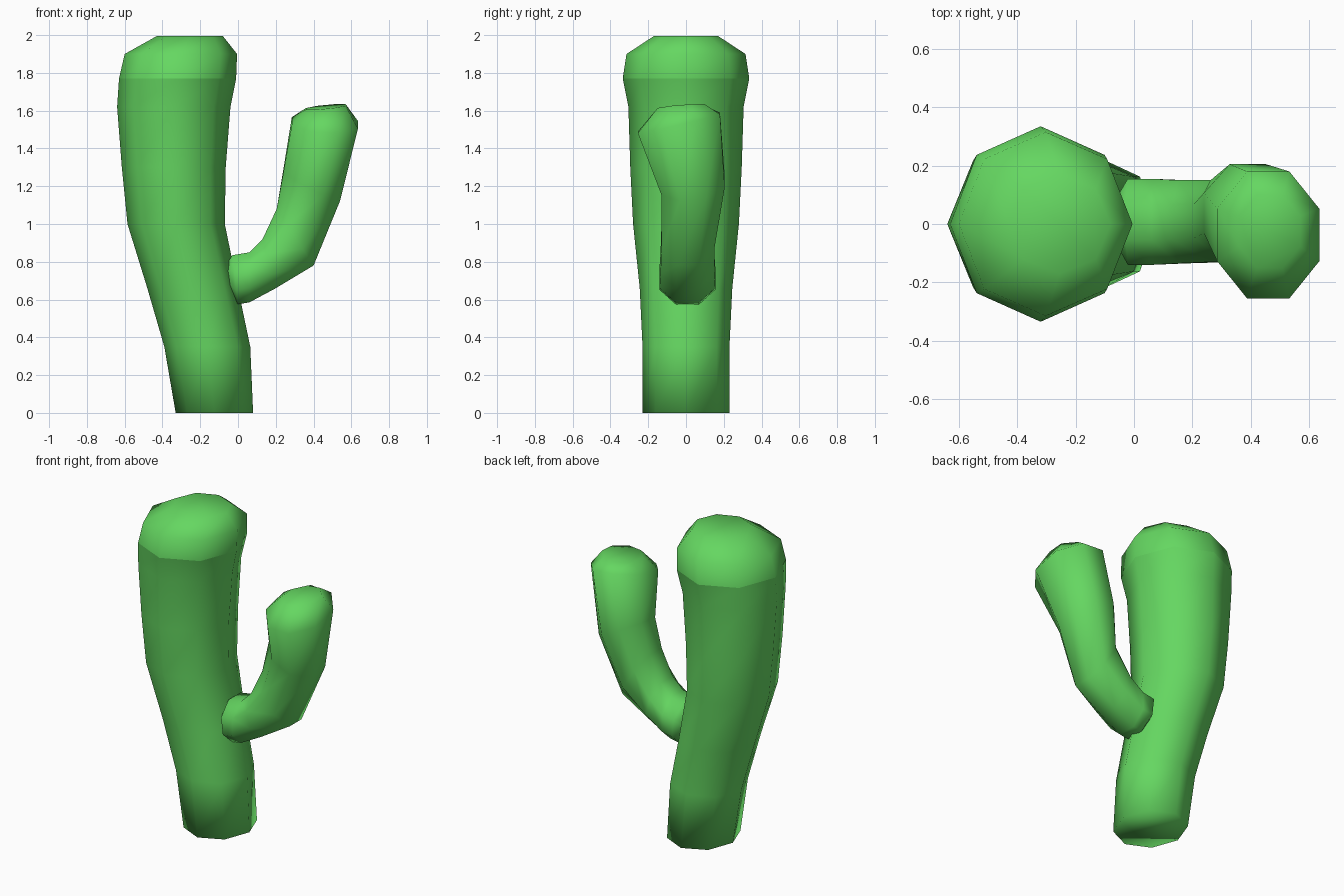
import bpy, bmesh
from math import sin, cos, pi
from mathutils import Vector

cube = bpy.data.objects.get("Cube")
if cube:
    bpy.data.objects.remove(cube)

green = bpy.data.materials.new("cactus green")
green.use_nodes = True
colour = (0.13, 0.68, 0.12, 1)
green.diffuse_color = colour
green.node_tree.nodes["Principled BSDF"].inputs["Base Color"].default_value = colour

SIDES = 8


def ring(centre, u, v, turn=0.0):
    """Octagon around centre, spanned by the half axes u and v."""
    angles = [2 * pi * (i + turn) / SIDES for i in range(SIDES)]
    return [centre + u * cos(a) + v * sin(a) for a in angles]


def loft(name, rings, crease=None):
    """Skin the rings into a closed smooth tube, with one optional sharp ring."""
    bm = bmesh.new()
    loops = [[bm.verts.new(p) for p in r] for r in rings]
    for a, b in zip(loops, loops[1:]):
        for i in range(SIDES):
            j = (i + 1) % SIDES
            bm.faces.new((a[i], a[j], b[j], b[i]))
    bm.faces.new(loops[0][::-1])
    bm.faces.new(loops[-1])
    bmesh.ops.recalc_face_normals(bm, faces=bm.faces)
    for f in bm.faces:
        f.smooth = True
    if crease is not None:
        for i in range(SIDES):
            bm.edges.get((loops[crease][i], loops[crease][i - 1])).smooth = False
    mesh = bpy.data.meshes.new(name)
    bm.to_mesh(mesh)
    bm.free()
    mesh.materials.append(green)
    obj = bpy.data.objects.new(name, mesh)
    bpy.context.collection.objects.link(obj)
    return obj


# Trunk: height, left edge, right edge, half depth
trunk = [
    (0.00, -0.33, 0.08, 0.23),
    (0.35, -0.39, 0.065, 0.23),
    (0.66, -0.48, 0.00, 0.245),
    (1.00, -0.585, -0.07, 0.28),
    (1.30, -0.615, -0.065, 0.295),
    (1.62, -0.64, -0.04, 0.305),
    (1.77, -0.63, -0.01, 0.335),
    (1.90, -0.60, -0.005, 0.315),
    (1.995, -0.43, -0.08, 0.17),
]
loft("trunk", [ring(Vector(((l + r) / 2, 0, z)), Vector(((r - l) / 2, 0, 0)), Vector((0, d, 0)))
               for z, l, r, d in trunk], crease=6)

# Arm: inner edge (x, z), outer edge (x, z), front y, back y, tilt of the depth axis
arm = [
    ((-0.06, 0.79), (-0.06, 0.65), -0.07, 0.09, 0),
    ((-0.03, 0.835), (0.00, 0.575), -0.14, 0.155, 0),
    ((0.06, 0.85), (0.06, 0.585), -0.14, 0.155, 0),
    ((0.13, 0.92), (0.20, 0.66), -0.135, 0.15, 0),
    ((0.205, 1.08), (0.40, 0.78), -0.13, 0.15, 0),
    ((0.24, 1.28), (0.54, 1.13), -0.13, 0.205, 0.02),
    ((0.285, 1.545), (0.635, 1.525), -0.255, 0.18, 0.05),
    ((0.36, 1.61), (0.57, 1.63), -0.15, 0.10, 0.01),
]
grow = 1 / cos(pi / SIDES)
rings = []
for (ix, iz), (ox, oz), front, back, tilt in arm:
    centre = Vector(((ix + ox) / 2, (front + back) / 2, (iz + oz) / 2))
    u = Vector(((ox - ix) / 2, 0, (oz - iz) / 2)) * grow
    v = Vector((0, (back - front) / 2, tilt)) * grow
    rings.append(ring(centre, u, v, 0.5))
loft("arm", rings)
